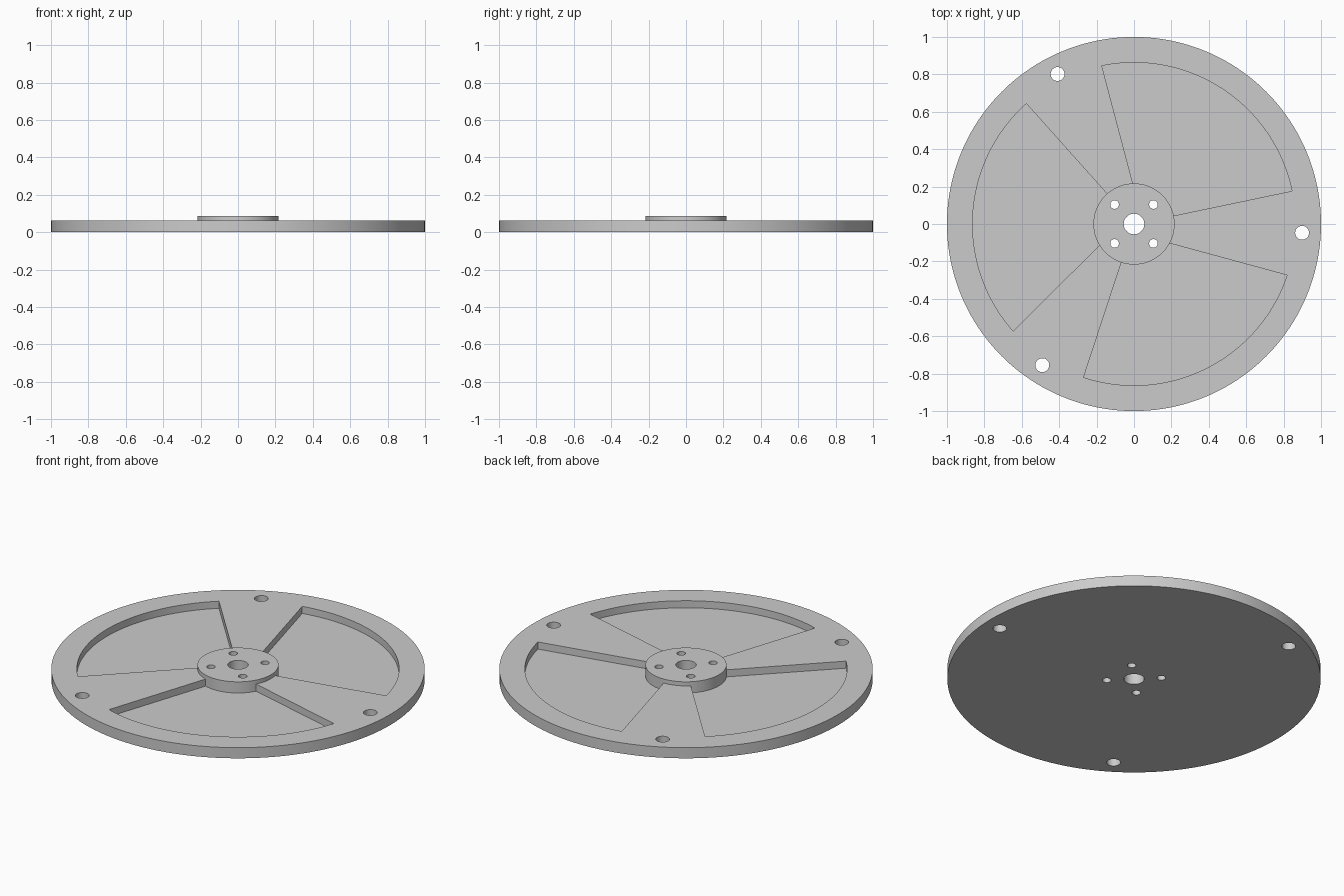
import bpy
import bmesh
from math import cos, sin, pi, radians

if "Cube" in bpy.data.objects:
    bpy.data.objects.remove(bpy.data.objects["Cube"])

PLATE_TOP, HUB_TOP, FLOOR = 0.063, 0.087, 0.021
HUB_R, POCKET_R = 0.217, 0.863

grey = bpy.data.materials.new("plain grey")
grey.use_nodes = True
colour = (0.6, 0.6, 0.6, 1)
grey.diffuse_color = colour
grey.node_tree.nodes["Principled BSDF"].inputs["Base Color"].default_value = colour


def polar(r, degrees):
    return r * cos(radians(degrees)), r * sin(radians(degrees))


def circle(r, count, cx=0, cy=0):
    return [(cx + r * cos(2 * pi * i / count), cy + r * sin(2 * pi * i / count))
            for i in range(count)]


def prism(name, outline, low, high):
    """Extrude a counter-clockwise outline from low to high."""
    bm = bmesh.new()
    face = bm.faces.new([bm.verts.new((x, y, low)) for x, y in outline])
    top = bmesh.ops.extrude_face_region(bm, geom=[face])["geom"]
    bmesh.ops.translate(bm, vec=(0, 0, high - low),
                        verts=[v for v in top if isinstance(v, bmesh.types.BMVert)])
    bmesh.ops.recalc_face_normals(bm, faces=bm.faces)
    mesh = bpy.data.meshes.new(name)
    bm.to_mesh(mesh)
    bm.free()
    mesh.materials.append(grey)
    obj = bpy.data.objects.new(name, mesh)
    bpy.context.collection.objects.link(obj)
    return obj


def combine(target, tool, operation):
    """Apply a boolean and discard the tool."""
    bpy.context.view_layer.objects.active = target
    mod = target.modifiers.new("combine", "BOOLEAN")
    mod.operation, mod.object, mod.solver = operation, tool, "EXACT"
    bpy.ops.object.modifier_apply(modifier=mod.name)
    bpy.data.objects.remove(tool)


def pocket_outline(turn):
    """Sector with one radial side and one offset side, running in under the hub."""
    arc = [polar(POCKET_R, turn + 11.8 + 89.7 * i / 40) for i in range(41)]
    (ox, oy), (hx, hy) = arc[-1], polar(HUB_R, turn + 91.6)
    inner = (hx + (hx - ox) * 0.1, hy + (hy - oy) * 0.1)
    return arc + [inner, polar(0.15, turn + 11.8)]


# Round plate with three pockets
disc = prism("disc", circle(1, 160), 0, PLATE_TOP)
for turn in (0, 120, 240):
    combine(disc, prism("pocket_cutter", pocket_outline(turn), FLOOR, 0.2), "DIFFERENCE")

# Raised hub
combine(disc, prism("hub", circle(HUB_R, 96), 0.01, HUB_TOP), "UNION")

# Through holes: bore, hub bolts, rim bolts
holes = [(0.055, 0, 0)]
holes += [(0.023, sx * 0.104, sy * 0.104) for sx in (-1, 1) for sy in (-1, 1)]
holes += [(0.037, *polar(0.9, angle)) for angle in (-3, 117, 237)]
for r, x, y in holes:
    combine(disc, prism("hole_cutter", circle(r, 40, x, y), -0.1, 0.2), "DIFFERENCE")

# Smooth round walls, sharp edges
bpy.ops.object.select_all(action="DESELECT")
disc.select_set(True)
bpy.context.view_layer.objects.active = disc
bpy.ops.object.shade_smooth_by_angle(angle=radians(30))
